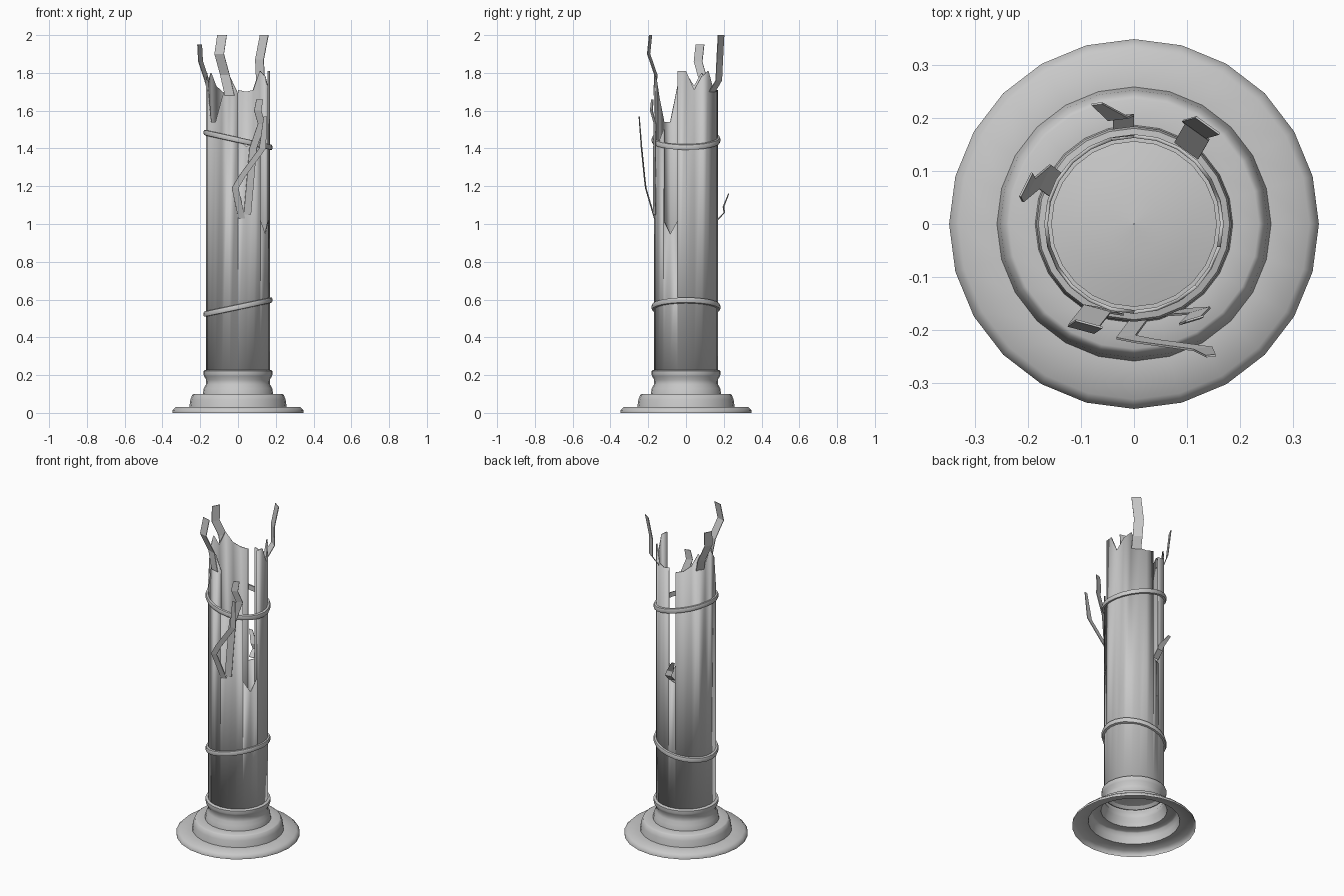
import bpy, math
from mathutils import Vector

if "Cube" in bpy.data.objects:
    bpy.data.objects.remove(bpy.data.objects["Cube"])

STEP = 15
SIDES = 360 // STEP
R = 0.169

metal = bpy.data.materials.new("grey metal")
metal.use_nodes = True
metal.diffuse_color = (0.58, 0.58, 0.58, 1)
metal.node_tree.nodes["Principled BSDF"].inputs["Base Color"].default_value = metal.diffuse_color


def polar(r, deg, z):
    a = math.radians(deg)
    return Vector((r * math.cos(a), r * math.sin(a), z))


def make(name, verts, faces, thickness=0, smooth=0):
    mesh = bpy.data.meshes.new(name)
    mesh.from_pydata(verts, [], faces)
    mesh.materials.append(metal)
    obj = bpy.data.objects.new(name, mesh)
    bpy.context.collection.objects.link(obj)
    if thickness:
        mod = obj.modifiers.new("thickness", "SOLIDIFY")
        mod.thickness = thickness
    if smooth:
        bpy.ops.object.select_all(action="DESELECT")
        obj.select_set(True)
        bpy.context.view_layer.objects.active = obj
        bpy.ops.object.shade_smooth_by_angle(angle=math.radians(smooth))
    return obj


def lathe(name, profile, tilt=0, closed=False, smooth=40):
    """Spin (radius, height) points; tilt slopes the result along x."""
    n = len(profile)
    verts = []
    for i in range(SIDES):
        for r, z in profile:
            p = polar(r, i * STEP, z)
            p.z += tilt * p.x
            verts.append(p)
    faces = []
    for i in range(SIDES):
        a, b = i * n, (i + 1) % SIDES * n
        for j in range(n if closed else n - 1):
            k = (j + 1) % n
            faces.append((a + j, b + j, b + k, a + k))
    return make(name, verts, faces, smooth=smooth)


def strip(name, points, width, tip=1.0):
    """Bent ribbon of torn sheet, its width running around the column."""
    start = Vector(points[0])
    side = Vector((-start.y, start.x, 0)).normalized()
    verts = []
    for i, p in enumerate(points):
        w = width / 2 * (tip if i == len(points) - 1 else 1)
        verts += [Vector(p) - side * w, Vector(p) + side * w]
    faces = [(2 * i, 2 * i + 1, 2 * i + 3, 2 * i + 2) for i in range(len(points) - 1)]
    return make(name, verts, faces, thickness=0.004)


# Stepped foot with neck, collar and inner floor
lathe("base", [(0.348, 0), (0.348, 0.012), (0.33, 0.03), (0.258, 0.032),
               (0.252, 0.07), (0.243, 0.095), (0.235, 0.1), (0.186, 0.1),
               (0.181, 0.13), (0.17, 0.15), (0.168, 0.175), (0.18, 0.195),
               (0.183, 0.205), (0.183, 0.222), (0.172, 0.228), (0.155, 0.228)], smooth=50)
lathe("inner_floor", [(0.165, 0.222), (0.11, 0.235), (0.055, 0.243), (0.001, 0.246)], smooth=60)

# Torn upper edge as (angle, height); repeated angles make vertical tears
torn_edge = [(0, 1.81), (15, 1.71), (30, 1.78), (45, 1.81), (60, 1.71), (75, 1.7),
             (90, 1.71), (90, 1.02), (105, 1.0), (105, 1.69), (120, 1.7),
             (135, 1.73), (150, 1.8), (165, 1.73), (180, 1.8), (195, 1.74),
             (210, 1.54), (225, 1.54), (240, 1.67), (255, 1.78), (270, 1.69),
             (270, 1.45), (285, 1.41), (300, 1.43), (315, 1.5),
             (315, 1.02), (330, 0.945), (345, 1.02), (345, 1.81), (360, 1.81)]
verts, faces = [], []
for (a, za), (b, zb) in zip(torn_edge, torn_edge[1:]):
    if a == b:
        continue
    k = len(verts)
    verts += [polar(R, a, 0.2), polar(R, b, 0.2), polar(R, b, zb), polar(R, a, za)]
    faces.append((k, k + 1, k + 2, k + 3))
column = make("column", verts, faces)
import bmesh
bm = bmesh.new()
bm.from_mesh(column.data)
bmesh.ops.remove_doubles(bm, verts=bm.verts, dist=0.0005)
for f in bm.faces:
    f.smooth = True
bm.to_mesh(column.data)
bm.free()
wall = column.modifiers.new("wall", "SOLIDIFY")
wall.thickness = 0.007

# Slanted bands around the column
for name, z, tilt in (("upper_band", 1.445, -0.22), ("lower_band", 0.56, 0.21)):
    lathe(name, [(0.168, z - 0.015), (0.18, z - 0.013), (0.184, z),
                 (0.18, z + 0.013), (0.168, z + 0.015)], tilt, closed=True)

# Peeled strips
strip("front_left_strip", [(-0.045, -0.166, 1.68), (-0.07, -0.162, 1.79),
                           (-0.1, -0.2, 1.9), (-0.085, -0.19, 2.0)], 0.052)
strip("left_strip", [(-0.15, 0.075, 1.7), (-0.17, 0.09, 1.77),
                     (-0.2, 0.065, 1.86), (-0.205, 0.075, 1.95)], 0.05)
strip("back_strip", [(0.1, 0.14, 1.7), (0.12, 0.175, 1.76),
                     (0.115, 0.18, 1.87), (0.14, 0.187, 2.0)], 0.055)
strip("back_curl", [(-0.02, 0.167, 1.02), (-0.02, 0.205, 1.06),
                    (-0.03, 0.2, 1.09), (-0.07, 0.228, 1.16)], 0.04, 0.5)
strip("front_long_strip", [(0.02, -0.168, 1.03), (-0.015, -0.215, 1.19),
                           (0.02, -0.222, 1.25), (0.13, -0.237, 1.4),
                           (0.145, -0.25, 1.57)], 0.036, 0.5)
strip("front_short_strip", [(0.05, -0.168, 1.05), (0.065, -0.17, 1.22),
                            (0.08, -0.168, 1.4), (0.125, -0.165, 1.53),
                            (0.105, -0.185, 1.6), (0.115, -0.18, 1.66)], 0.04, 0.9)
